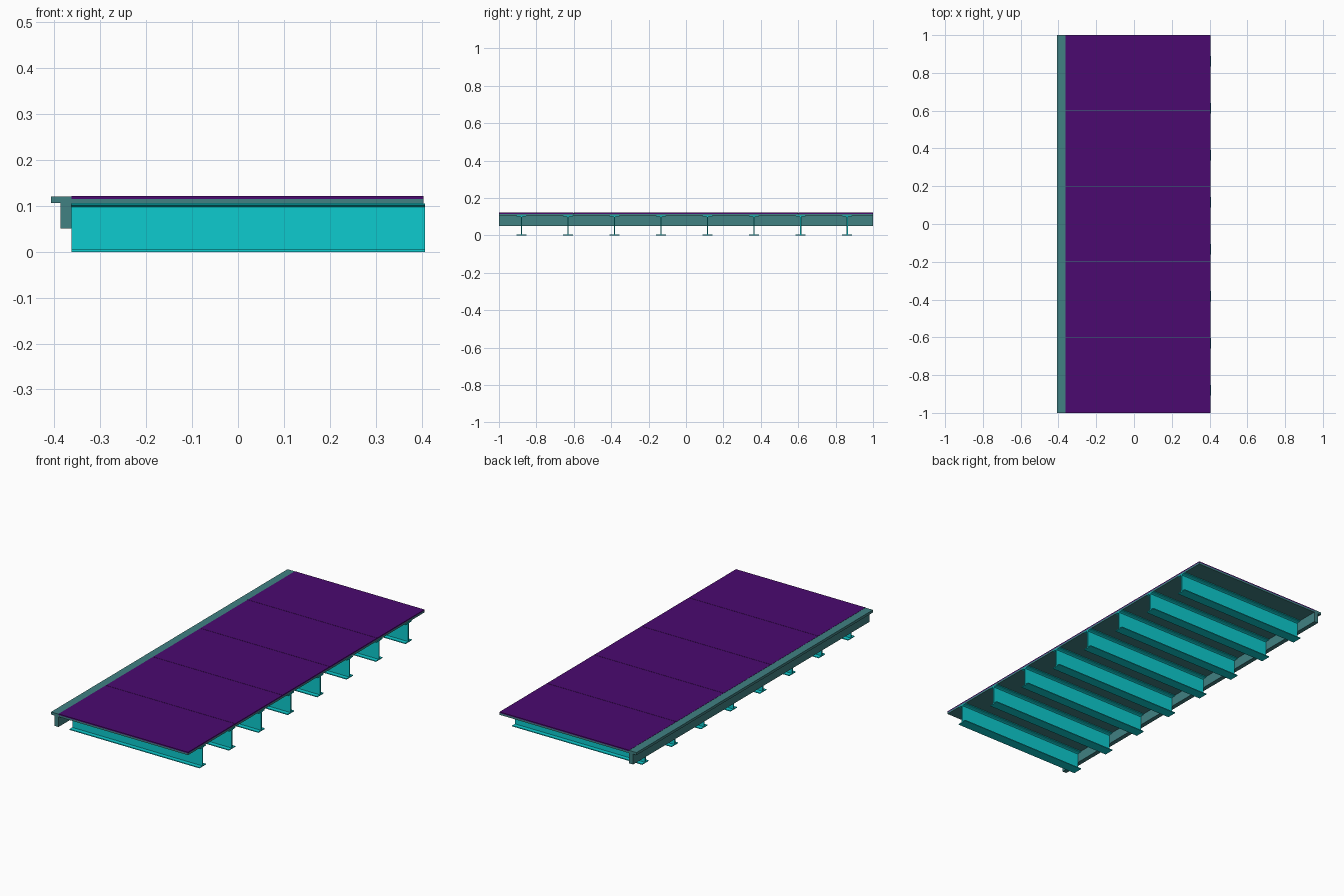
import bpy

cube = bpy.data.objects.get("Cube")
if cube:
    bpy.data.objects.remove(cube, do_unlink=True)


def material(name, colour):
    mat = bpy.data.materials.new(name)
    mat.use_nodes = True
    mat.diffuse_color = (*colour, 1)
    mat.node_tree.nodes["Principled BSDF"].inputs["Base Color"].default_value = (*colour, 1)
    return mat


purple = material("purple", (0.07, 0.003, 0.16))
grey_teal = material("grey teal", (0.052, 0.22, 0.226))
cyan = material("bright cyan", (0.004, 0.6, 0.62))


def prism(name, profile, axis, start, end, mat):
    """Extrude a closed profile along x (profile in y, z) or y (profile in x, z)."""
    def place(p, d):
        return (d, p[0], p[1]) if axis == "x" else (p[0], d, p[1])
    n = len(profile)
    verts = [place(p, d) for d in (start, end) for p in profile]
    faces = [tuple(range(n)), tuple(range(2 * n - 1, n - 1, -1))]
    faces += [(i, i + n, (i + 1) % n + n, (i + 1) % n) for i in range(n)]
    mesh = bpy.data.meshes.new(name)
    mesh.from_pydata(verts, [], faces)
    mesh.materials.append(mat)
    obj = bpy.data.objects.new(name, mesh)
    bpy.context.collection.objects.link(obj)
    # Make all normals point outward
    import bmesh
    bm = bmesh.new()
    bm.from_mesh(mesh)
    bmesh.ops.recalc_face_normals(bm, faces=bm.faces)
    bm.to_mesh(mesh)
    bm.free()
    return obj


def rect(a0, a1, z0, z1):
    return [(a0, z0), (a1, z0), (a1, z1), (a0, z1)]


INNER, OUTER = -0.363, 0.404
SLAB_Z, DECK_Z, TOP_Z = 0.1055, 0.115, 0.121

# Supporting slab under the deck
prism("slab", rect(INNER, OUTER, SLAB_Z, DECK_Z), "y", -1, 1, grey_teal)

# Five deck panels separated by fine seams
panels, seam = 5, 0.0008
length = 2 / panels
for i in range(panels):
    y = -1 + i * length
    prism(f"deck_panel_{i + 1}", rect(INNER, OUTER, DECK_Z, TOP_Z), "y",
          y + (seam if i else 0), y + length - (seam if i < panels - 1 else 0), purple)

# L-shaped edge kerb along the right side
kerb = [(INNER, 0.051), (INNER, 0.12), (-0.407, 0.12),
        (-0.407, 0.106), (-0.387, 0.106), (-0.387, 0.051)]
prism("edge_kerb", kerb, "y", -1, 1, grey_teal)

# Cross beams with flat bottom flange and slightly flared top flange
half = [(0.027, 0), (0.027, 0.0045), (0.0035, 0.0045),
        (0.0035, 0.098), (0.009, 0.101), (0.027, 0.102), (0.027, SLAB_Z)]
section = half + [(-y, z) for y, z in reversed(half)]
for i in range(8):
    y = -0.88 + i * 0.2488
    prism(f"cross_beam_{i + 1}", [(y + a, z) for a, z in section], "x",
          INNER, 0.407, cyan)
